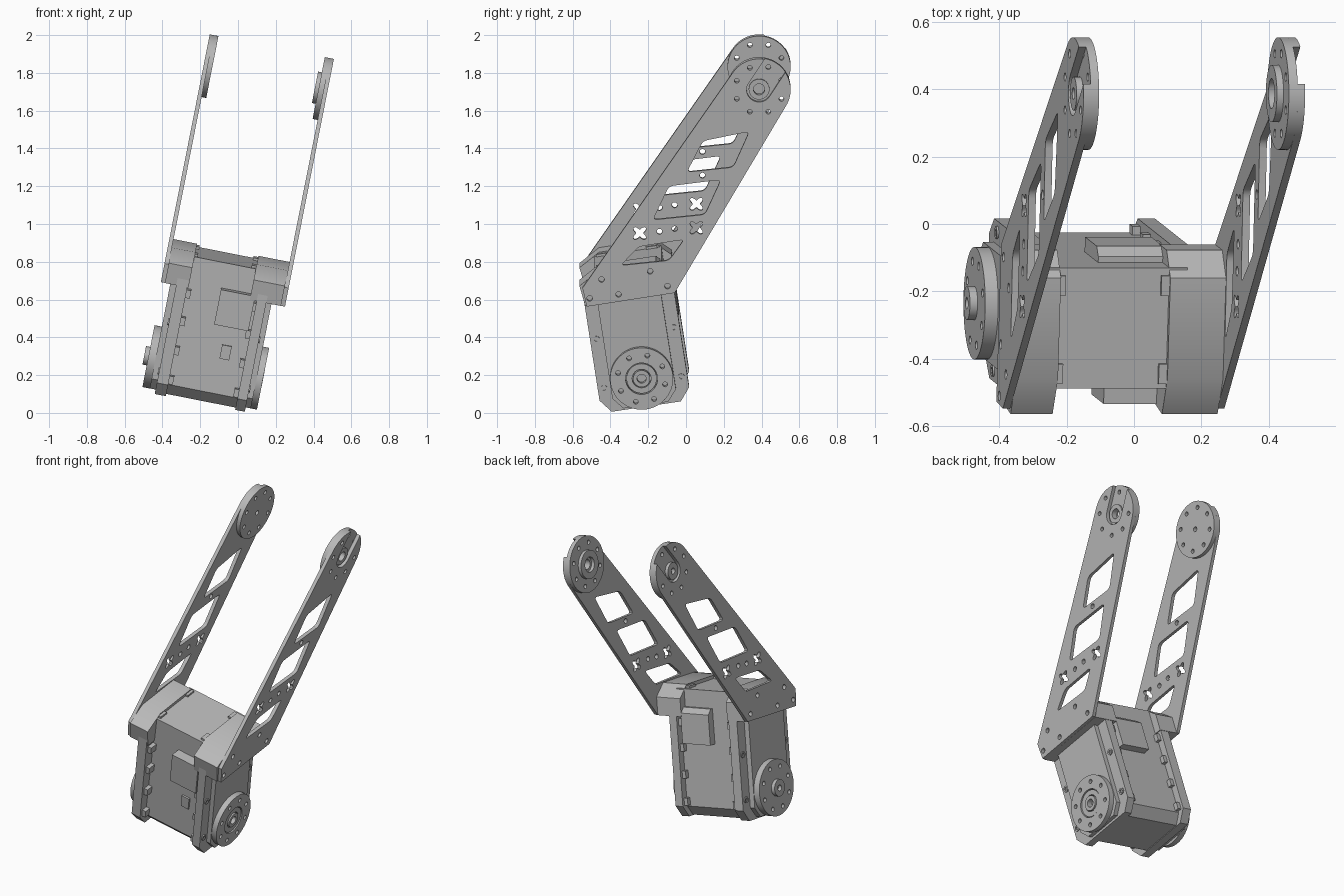
import bpy, bmesh, math
from mathutils import Matrix, Vector

cube = bpy.data.objects.get("Cube")
if cube:
    bpy.data.objects.remove(cube, do_unlink=True)

grey = bpy.data.materials.new("plain grey")
grey.use_nodes = True
grey.diffuse_color = (0.48, 0.48, 0.48, 1)
grey.node_tree.nodes["Principled BSDF"].inputs["Base Color"].default_value = grey.diffuse_color

# The arm leans sideways; the motor body also leans toward the front about its axle
LEAN = Matrix.Rotation(0.195, 4, 'Y')
BODY = LEAN @ Matrix.Translation((0, -0.235, 0.203)) @ Matrix.Rotation(0.152, 4, 'X')
TIP = LEAN @ Matrix.Translation((0, 0.387, 1.77))
# Profiles are drawn in (y, z) and extruded along x
TO_YZ = Matrix(((0, 0, 1, 0), (1, 0, 0, 0), (0, 1, 0, 0), (0, 0, 0, 1)))


def circle(cy, cz, r, n=16):
    return [(cy + r * math.cos(math.tau * i / n), cz + r * math.sin(math.tau * i / n)) for i in range(n)]


def flower(cy, cz, n=40):
    pts = []
    for i in range(n):
        t = math.tau * i / n
        r = 0.032 - 0.012 * math.cos(4 * t)
        pts.append((cy + r * math.cos(t), cz + r * math.sin(t)))
    return pts


def rounded(corners, r=0.025):
    pts = []
    for i, c in enumerate(corners):
        c = Vector(c)
        a = c + (Vector(corners[i - 1]) - c).normalized() * r
        b = c + (Vector(corners[(i + 1) % len(corners)]) - c).normalized() * r
        for t in (0, 0.25, 0.5, 0.75, 1):
            pts.append(tuple(a * (1 - t) ** 2 + c * 2 * t * (1 - t) + b * t * t))
    return pts


def rect(p0, p1, q0, q1):
    return [(p0, q0), (p1, q0), (p1, q1), (p0, q1)]


def prism(name, frame, x0, x1, outline, holes=()):
    """Extrude an outline with holes between x0 and x1."""
    curve = bpy.data.curves.new(name, 'CURVE')
    curve.dimensions = '2D'
    curve.fill_mode = 'BOTH'
    curve.extrude = abs(x1 - x0) / 2
    for loop in [outline, *holes]:
        spline = curve.splines.new('POLY')
        spline.points.add(len(loop) - 1)
        for point, (a, b) in zip(spline.points, loop):
            point.co = (a, b, 0, 1)
        spline.use_cyclic_u = True
    temp = bpy.data.objects.new(name + " profile", curve)
    bpy.context.collection.objects.link(temp)
    deps = bpy.context.evaluated_depsgraph_get()
    mesh = bpy.data.meshes.new_from_object(temp.evaluated_get(deps))
    bpy.data.objects.remove(temp, do_unlink=True)
    mesh.name = name
    mesh.transform(frame @ Matrix.Translation(((x0 + x1) / 2, 0, 0)) @ TO_YZ)
    bm = bmesh.new()
    bm.from_mesh(mesh)
    bmesh.ops.remove_doubles(bm, verts=bm.verts, dist=0.0001)
    bmesh.ops.recalc_face_normals(bm, faces=bm.faces)
    bm.to_mesh(mesh)
    bm.free()
    mesh.materials.clear()
    mesh.materials.append(grey)
    obj = bpy.data.objects.new(name, mesh)
    bpy.context.collection.objects.link(obj)
    bpy.ops.object.select_all(action='DESELECT')
    obj.select_set(True)
    bpy.context.view_layer.objects.active = obj
    bpy.ops.object.shade_smooth_by_angle(angle=math.radians(35))


# Arm plate outline: round tip with an open slot, wide foot
TIP_Y, TIP_Z, TIP_R, SLOT = 0.387, 1.77, 0.167, 0.066


def span(a, b, n, r):
    angles = [math.radians(a + (b - a) * i / n) for i in range(n + 1)]
    return [(TIP_Y + r * math.cos(t), TIP_Z + r * math.sin(t)) for t in angles]


plate = [(-0.548, 0.70), (-0.526, 0.60), (-0.06, 0.674)]
plate += span(-32, 34, 12, TIP_R)
plate += span(-33, -213, 14, SLOT)
plate += span(80, 146, 12, TIP_R)

windows = [
    [(0.09, 1.494), (0.335, 1.545), (0.25, 1.352), (0.005, 1.326)],
    [(-0.09, 1.25), (0.185, 1.285), (0.10, 1.097), (-0.175, 1.068)],
    [(-0.25, 0.924), (-0.01, 0.962), (-0.09, 0.849), (-0.345, 0.822)],
]
screws = [(-0.14, 1.005), (-0.06, 1.02), (0.087, 1.308), (-0.19, 0.79),
          (-0.447, 0.746), (-0.357, 0.666), (-0.51, 0.644), (-0.098, 0.71)]
plate_holes = [rounded(w) for w in windows]
plate_holes += [flower(0.055, 1.025), flower(-0.245, 0.995)]
plate_holes += [circle(y, z, 0.015, 12) for y, z in screws]
ring = [(0.128 * math.cos(math.radians(22.5 + 45 * i)), 0.128 * math.sin(math.radians(22.5 + 45 * i)))
        for i in range(8)]
plate_holes += [circle(TIP_Y + y, TIP_Z + z, 0.013, 12) for y, z in ring
                if abs(math.degrees(math.atan2(z, y)) - 57) > 36]

prism("left_arm_plate", LEAN, 0.113, 0.135, plate, plate_holes)
prism("right_arm_plate", LEAN, -0.535, -0.513, plate, plate_holes)

# Round drive horns at both ends of the arm
bolt_holes = [circle(y, z, 0.013, 12) for y, z in ring]


def horn(name, frame, x0, x1, bore):
    prism(name, frame, x0, x1, circle(0, 0, TIP_R, 64), bolt_holes + [circle(0, 0, bore, 24)])


horn("left_tip_horn", TIP, 0.086, 0.113, 0.03)
prism("left_tip_hub", TIP, 0.066, 0.086, circle(0, 0, 0.085, 40), [circle(0, 0, 0.045, 24)])
prism("left_tip_collar", TIP, 0.113, 0.123, circle(0, 0, 0.055, 32), [circle(0, 0, 0.03, 24)])
horn("right_tip_horn", TIP, -0.513, -0.488, 0.015)
prism("right_tip_hub", TIP, -0.533, -0.513, circle(0, 0, 0.05, 32), [circle(0, 0, 0.018)])
horn("left_axle_horn", BODY, 0.062, 0.095, 0.085)
prism("left_axle_ring", BODY, 0.062, 0.09, circle(0, 0, 0.08, 40), [circle(0, 0, 0.05, 32)])
prism("left_axle_bearing", BODY, 0.062, 0.096, circle(0, 0, 0.045, 32), [circle(0, 0, 0.024, 24)])
horn("right_axle_horn", BODY, -0.523, -0.484, 0.015)
prism("right_axle_hub", BODY, -0.546, -0.523, circle(0, 0, 0.05, 32), [circle(0, 0, 0.018)])

# Motor body
core = [(-0.13, -0.16), (0.15, -0.16), (0.197, -0.10), (0.197, 0.595), (-0.165, 0.595), (-0.185, -0.10)]
prism("motor_core", BODY, -0.42, 0.0, core)
flange = [(-0.185, -0.164), (0.185, -0.164), (0.24, -0.095), (0.24, 0.50), (-0.24, 0.50), (-0.24, -0.095)]
cap = [(-0.12, -0.15), (0.12, -0.15), (0.17, -0.09), (0.17, 0.50), (-0.17, 0.50), (-0.17, -0.09)]
sides = {"left": (-0.018, 0.034, 0.062), "right": (-0.392, -0.452, -0.484)}
for side, (inner, outer, face) in sides.items():
    prism(side + "_flange", BODY, inner, outer, flange)
    prism(side + "_side_cap", BODY, outer, face, cap)
    out = 1 if face > outer else -1
    for p in (-0.207, 0.207):
        for q in (-0.035, 0.233):
            prism(side + "_flange_screw", BODY, outer, outer + 0.006 * out, circle(p, q, 0.019),
                  [circle(p, q, 0.009, 10)])
    # Clips along the seams, front and back
    for p in (-0.198, 0.198):
        for q in (-0.07, 0.09, 0.25, 0.40):
            prism(side + "_seam_clip", BODY, inner - 0.024 * out, inner,
                  rect(p - 0.025, p + 0.025, q - 0.022, q + 0.022))

# Brackets holding the arm plates
bracket = [(-0.235, 0.437), (0.243, 0.437), (0.243, 0.545), (0.17, 0.615), (-0.134, 0.615), (-0.249, 0.548)]
prism("left_bracket", BODY, -0.055, 0.113, bracket)
prism("right_bracket", BODY, -0.513, -0.386, bracket)
for p in (-0.12, 0.145):
    prism("left_bracket_clip", BODY, -0.08, -0.055, rect(p - 0.03, p + 0.03, 0.56, 0.608))
    prism("right_bracket_clip", BODY, -0.386, -0.37, rect(p - 0.03, p + 0.03, 0.56, 0.608))

# Boxes on the front and back of the motor
prism("front_box", BODY, -0.215, -0.03, rect(-0.232, -0.15, 0.27, 0.46))
prism("front_socket", BODY, -0.152, -0.10, rect(-0.189, -0.16, 0.09, 0.165))
prism("back_box", BODY, -0.25, -0.05, [(0.18, 0.28), (0.242, 0.28), (0.242, 0.46), (0.215, 0.49), (0.18, 0.49)])
